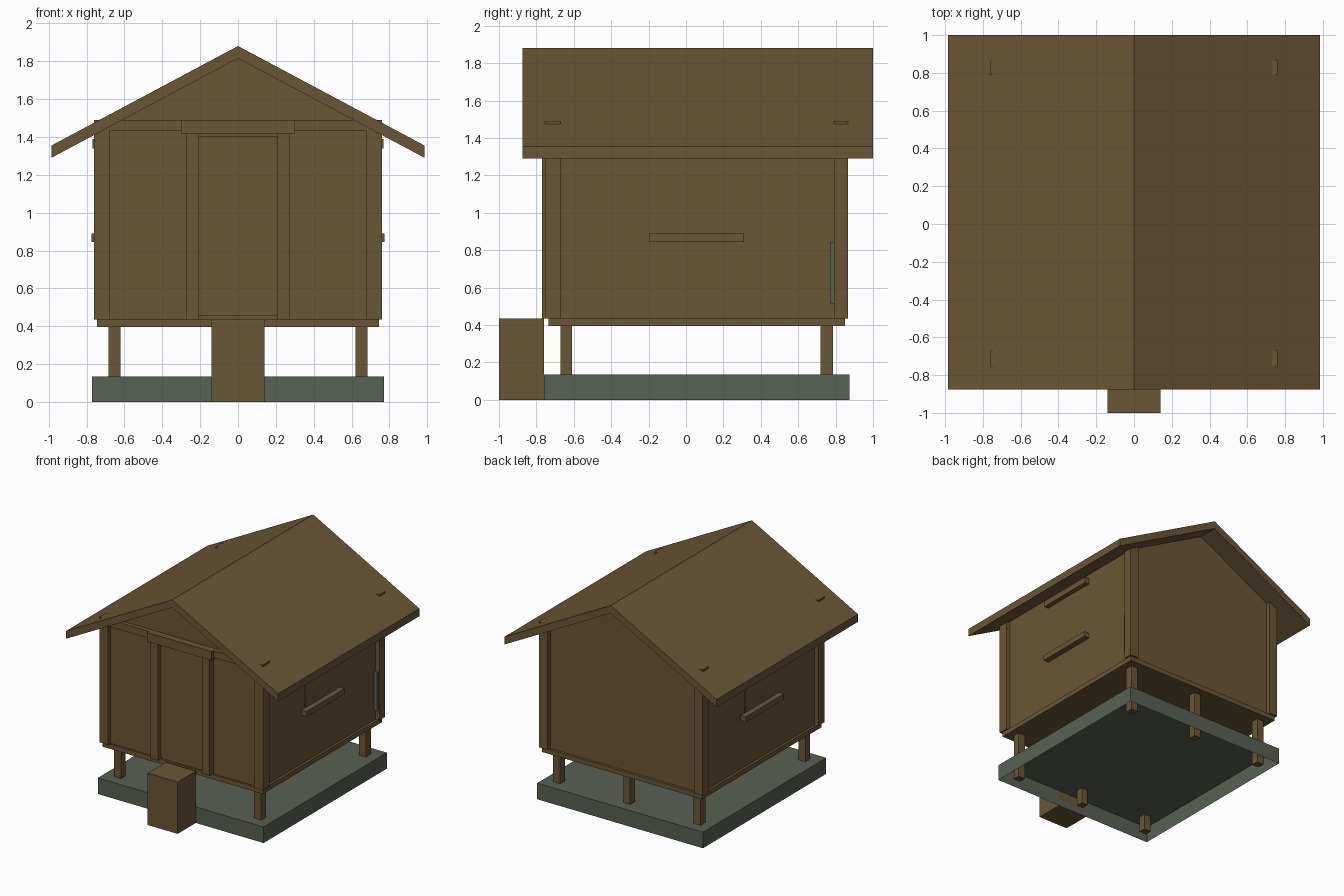
import bpy
import bmesh

cube = bpy.data.objects.get("Cube")
if cube:
    bpy.data.objects.remove(cube, do_unlink=True)


def material(name, rgb):
    mat = bpy.data.materials.new(name)
    mat.use_nodes = True
    colour = (*rgb, 1.0)
    mat.diffuse_color = colour
    mat.node_tree.nodes["Principled BSDF"].inputs["Base Color"].default_value = colour
    return mat


wood = material("brown wood", (0.141, 0.095, 0.036))
stone = material("grey green stone", (0.098, 0.119, 0.087))


def finish(bm, name, mat):
    bmesh.ops.recalc_face_normals(bm, faces=bm.faces)
    mesh = bpy.data.meshes.new(name)
    bm.to_mesh(mesh)
    bm.free()
    mesh.materials.append(mat)
    obj = bpy.data.objects.new(name, mesh)
    bpy.context.collection.objects.link(obj)
    return obj


def box(name, xs, ys, zs, mat=wood, open_bottom=False):
    """Box from its extents along each axis."""
    bm = bmesh.new()
    bmesh.ops.create_cube(bm, size=1)
    for v in bm.verts:
        for i, (low, high) in enumerate((xs, ys, zs)):
            v.co[i] = low if v.co[i] < 0 else high
    if open_bottom:
        base = [f for f in bm.faces if all(v.co.z == zs[0] for v in f.verts)]
        bmesh.ops.delete(bm, geom=base, context='FACES_ONLY')
    return finish(bm, name, mat)


def prism(name, profile, y0, y1, mat=wood):
    """Extrude an x-z outline along y."""
    bm = bmesh.new()
    face = bm.faces.new([bm.verts.new((x, y0, z)) for x, z in profile])
    ext = bmesh.ops.extrude_face_region(bm, geom=[face])["geom"]
    moved = [v for v in ext if isinstance(v, bmesh.types.BMVert)]
    bmesh.ops.translate(bm, verts=moved, vec=(0, y1 - y0, 0))
    return finish(bm, name, mat)


def pair(name, xs, ys, zs):
    """Matching boxes on the left (+x) and right (-x)."""
    box("left_" + name, xs, ys, zs)
    box("right_" + name, (-xs[1], -xs[0]), ys, zs)


# Foundation shell, step and floor
box("foundation", (-0.77, 0.77), (-0.76, 0.875), (0, 0.135), stone, open_bottom=True)
box("front_step", (-0.14, 0.14), (-1, -0.76), (0, 0.435))
box("floor", (-0.745, 0.745), (-0.735, 0.85), (0.395, 0.435))

# Stilts and corner posts
for end, leg_y, post_y in (("front", (-0.67, -0.61), (-0.755, -0.67)),
                           ("back", (0.72, 0.785), (0.79, 0.865))):
    pair(end + "_leg", (0.62, 0.685), leg_y, (0, 0.395))
    box(end + "_middle_leg", (-0.03, 0.03), leg_y, (0, 0.395))
    pair(end + "_corner_post", (0.68, 0.76), post_y, (0.435, 1.49))

# Walls with gables
prism("walls", [(-0.725, 0.435), (0.725, 0.435), (0.725, 1.43), (0, 1.816), (-0.725, 1.43)],
      -0.72, 0.83)
box("front_beam", (-0.68, 0.68), (-0.755, -0.71), (1.43, 1.49))

# Roof
prism("roof", [(-0.985, 1.29), (0, 1.815), (0.985, 1.29), (0.985, 1.355), (0, 1.88), (-0.985, 1.355)],
      -0.875, 1.0)

# Doorway
box("door", (-0.205, 0.205), (-0.728, -0.719), (0.455, 1.405))
pair("door_jamb", (0.205, 0.275), (-0.77, -0.71), (0.435, 1.415))
box("door_header", (-0.3, 0.3), (-0.78, -0.71), (1.415, 1.49))

# Side windows
pair("window_panel", (0.72, 0.729), (-0.145, 0.26), (0.89, 1.34))
pair("window_sill", (0.72, 0.775), (-0.195, 0.31), (0.845, 0.89))
pair("window_header", (0.72, 0.768), (-0.195, 0.31), (1.34, 1.39))

# Small plate beside the rear post
box("side_plate", (0.72, 0.75), (0.77, 0.79), (0.515, 0.845), stone)
